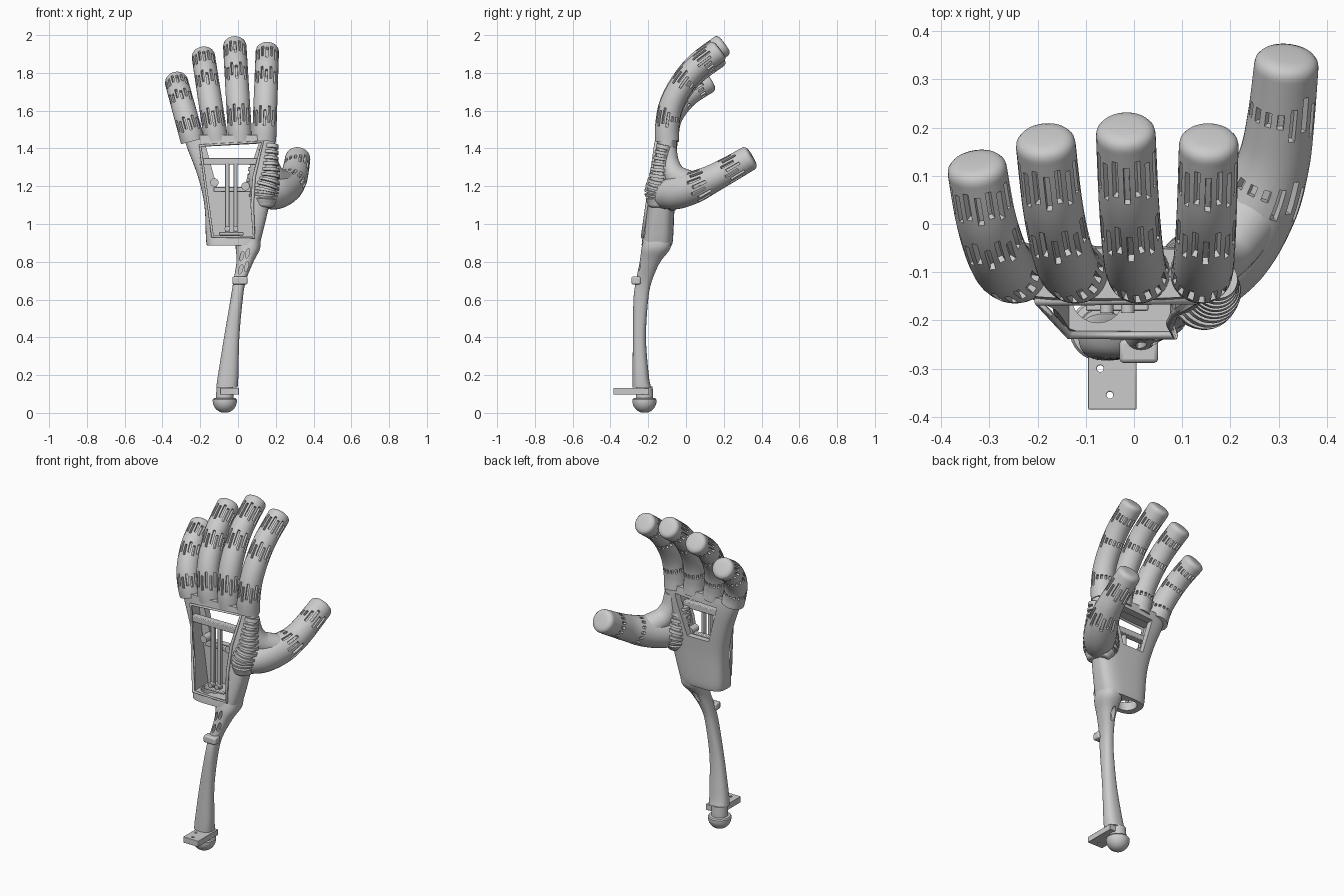
import bpy, bmesh, math
from mathutils import Vector

if "Cube" in bpy.data.objects:
    bpy.data.objects.remove(bpy.data.objects["Cube"])

SEG = 32


def finish(name, bm):
    bmesh.ops.recalc_face_normals(bm, faces=bm.faces)
    me = bpy.data.meshes.new(name)
    bm.to_mesh(me)
    bm.free()
    ob = bpy.data.objects.new(name, me)
    bpy.context.collection.objects.link(ob)
    return ob


def spline(pts, per):
    """Catmull-Rom samples through tuples of any length."""
    p = [pts[0]] + list(pts) + [pts[-1]]
    out = []
    for i in range(len(pts) - 1):
        for k in range(per):
            t = k / per
            out.append([0.5 * (2 * b + (c - a) * t + (2 * a - 5 * b + 4 * c - d) * t * t
                               + (3 * b - a - 3 * c + d) * t ** 3)
                        for a, b, c, d in zip(*p[i:i + 4])])
    return out + [list(pts[-1])]


def skin(bm, rings):
    """Bridge point rings; returns faces indexed [row][column]."""
    vs = [[bm.verts.new(q) for q in r] for r in rings]
    n = len(vs[0])
    grid = [[bm.faces.new((a[j], a[(j + 1) % n], b[(j + 1) % n], b[j])) for j in range(n)]
            for a, b in zip(vs, vs[1:])]
    bm.faces.new(vs[0][::-1])
    bm.faces.new(vs[-1])
    return grid


def tube(name, ctrl, dorsal, bands=(), per=12, bellows=None, depth=0.016):
    """Rounded limb along (x, y, z, radius) points with slotted flexible joints."""
    s = spline(ctrl, per)
    pts = [Vector(q[:3]) for q in s]
    rad = [q[3] for q in s]
    end = (pts[-1] - pts[-2]).normalized()
    n = len(pts)
    for off, k in ((0.2, .97), (0.36, .87), (0.45, .72), (0.49, .5)):   # rounded tip
        pts.append(pts[n - 1] + end * off * rad[n - 1] * 0.8)
        rad.append(rad[n - 1] * k)
    rings = []
    for i, p in enumerate(pts):
        t = end if i >= n else (pts[min(i + 1, n - 1)] - pts[max(i - 1, 0)]).normalized()
        d = Vector(dorsal)
        d = (d - t * d.dot(t)).normalized()
        e = t.cross(d)
        rings.append([p + rad[i] * (math.cos(a) * d + math.sin(a) * e)
                      for a in (2 * math.pi * (j - .5) / SEG for j in range(SEG))])
    bm = bmesh.new()
    grid = skin(bm, rings)
    bmesh.ops.recalc_face_normals(bm, faces=bm.faces)
    sel = []
    for u, h in bands:                       # staggered lengthwise slots
        r0, r1 = int((u - h) * per), int((u + h) * per)
        cut = max(1, (r1 - r0) // 4)
        for j in range(0, SEG, 2):
            dist = min(j, SEG - j)
            lo = r0 + (cut if j % 4 else 0)
            hi = r1 - (0 if j % 4 else cut)
            if dist > 9:                     # shorter on the inner side
                lo, hi = (r0 + r1) // 2 - 1, (r0 + r1) // 2 + 2
            sel += [grid[r][j] for r in range(lo, hi)]
    if bellows:                              # crosswise folds
        a, b, w = bellows
        sel += [grid[r][j % SEG] for r in range(a, b, 4) for j in range(-w, w + 1)]
        sel += [grid[r + 1][j % SEG] for r in range(a, b, 4) for j in range(-w, w + 1)]
    if sel:
        bmesh.ops.inset_region(bm, faces=sel, thickness=0.001, depth=-depth,
                               use_boundary=True, use_even_offset=True)
    return finish(name, bm)


def loft(name, rows, power, per=6):
    """Stack of rounded sections given as (z, x0, x1, y0, y1)."""
    rings = []
    for z, x0, x1, y0, y1 in spline(rows, per):
        ring = []
        for j in range(48):
            a = 2 * math.pi * j / 48
            c, s = math.cos(a), math.sin(a)
            ring.append(((x0 + x1) / 2 + (x1 - x0) / 2 * math.copysign(abs(c) ** (2 / power), c),
                         (y0 + y1) / 2 + (y1 - y0) / 2 * math.copysign(abs(s) ** (2 / power), s), z))
        rings.append(ring)
    bm = bmesh.new()
    skin(bm, rings)
    return finish(name, bm)


def prism(name, outline, y0, y1):
    bm = bmesh.new()
    skin(bm, [[(x, y, z) for x, z in outline] for y in (y0, y1)])
    return finish(name, bm)


def box(name, x0, x1, y0, y1, z0, z1, bevel=0.004):
    ob = prism(name, [(x0, z0), (x1, z0), (x1, z1), (x0, z1)], y0, y1)
    m = ob.modifiers.new("bevel", 'BEVEL')
    m.width, m.segments = bevel, 2
    return ob


def cyl(name, loc, r, h, rot=(0, 0, 0), scale=(1, 1, 1)):
    bpy.ops.mesh.primitive_cylinder_add(vertices=24, radius=r, depth=h, location=loc, rotation=rot)
    ob = bpy.context.object
    ob.name, ob.scale = name, scale
    return ob


def carve(ob, cutters):
    for c in cutters:
        c.hide_render = True
        m = ob.modifiers.new("cut", 'BOOLEAN')
        m.operation, m.object, m.solver = 'DIFFERENCE', c, 'EXACT'
        bpy.context.view_layer.objects.active = ob
        bpy.ops.object.modifier_apply(modifier=m.name)
        bpy.data.objects.remove(c)


# Fingers: base x, tip position
profile = [(-.10, 1.44), (-.10, 1.52), (-.08, 1.63), (-.025, 1.74), (.06, 1.845), (.185, 1.94)]
for name, bx, tx, ty, tz in (("little_finger", -.24, -.325, .11, 1.75),
                             ("ring_finger", -.115, -.183, .163, 1.885),
                             ("middle_finger", .012, -.017, .185, 1.94),
                             ("index_finger", .138, .155, .162, 1.91)):
    ctrl = []
    for y, z in profile:
        f = (z - 1.44) / .5
        ctrl.append((bx + (tx - bx) * f, -.10 + (y + .10) * (ty + .10) / .285,
                     1.44 + f * (tz - 1.44), .064 - .002 * f))
    tube(name, ctrl, (0, -1, .6), ((1.5, .42), (3.4, .36), (4.5, .3)))

# Thumb with its slotted joints
tube("thumb", [(.12, -.15, 1.15, .065), (.195, -.06, 1.165, .088), (.255, .04, 1.195, .086),
               (.29, .13, 1.235, .075), (.305, .22, 1.283, .07), (.316, .328, 1.345, .067)],
     (1, -.3, -.6), ((2.55, .42), (4.25, .36)))

# Flexible folds and web between thumb and palm
tube("thumb_fold", [(.175, -.115, 1.42, .04), (.17, -.13, 1.34, .046), (.165, -.14, 1.25, .058),
                    (.145, -.15, 1.17, .07), (.14, -.15, 1.11, .055)],
     (.4, -1, 0), bellows=(4, 44, 8), depth=.013)
tube("thumb_web", [(.155, -.095, 1.40, .045), (.165, -.085, 1.32, .05), (.19, -.055, 1.255, .06),
                   (.235, .01, 1.215, .07)], (-.6, 1, .5), per=14)
tube("palm_fold", [(.11, -.105, 1.33, .05), (.11, -.095, 1.24, .06), (.125, -.08, 1.15, .065),
                   (.14, -.09, 1.09, .04)], (-.2, 1, 0), bellows=(3, 30, 9), depth=.012)

# Palm shell with back opening, see-through window and wrist hole
palm = loft("palm", [(.885, -.165, .11, -.235, -.075), (.93, -.17, .125, -.23, -.068),
                     (1.1, -.178, .165, -.205, -.06), (1.25, -.212, .188, -.185, -.05),
                     (1.4, -.268, .197, -.163, -.045), (1.47, -.29, .197, -.155, -.05)], 3.2)
opening = [(-.135, .935), (.085, .93), (.075, 1.1), (.085, 1.25), (.13, 1.435), (-.2, 1.415)]
window = [(-.11, 1.19), (.03, 1.19), (.06, 1.28), (.11, 1.425), (-.17, 1.41)]
carve(palm, [prism("cut_opening", opening, -.5, -.09),
             prism("cut_window", window, -.5, .3),
             cyl("cut_wrist", (-.075, -.15, .92), .055, .12)])

# Raised rim around the opening
cu = bpy.data.curves.new("opening_rim", 'CURVE')
cu.dimensions, cu.bevel_depth, cu.bevel_resolution = '3D', .009, 2
sp = cu.splines.new('POLY')
sp.points.add(len(opening) - 1)
sp.use_cyclic_u = True
for p, (x, z) in zip(sp.points, opening):
    p.co = (x, -.16 - .145 * (1.42 - z), z, 1)
bpy.context.collection.objects.link(bpy.data.objects.new("opening_rim", cu))

# Tendon guides inside the palm
box("cross_bar", -.205, .11, -.165, -.125, 1.315, 1.35)
for i, x in enumerate((-.057, -.013)):
    box(f"tendon_bar_{i}", x - .011, x + .011, -.165, -.14, .95, 1.32)
    cyl(f"tendon_pin_{i}", (x, -.17, .975), .014, .03, (math.pi / 2, 0, 0))
box("lower_bar", -.10, .03, -.18, -.08, .94, .957)
for i, (x, z) in enumerate(((-.125, 1.22), (.04, 1.2))):
    cyl(f"side_pulley_{i}", (x, -.12, z), .022, .06, (math.pi / 2, 0, 0))
box("middle_bar", -.13, .07, -.125, -.1, 1.17, 1.195)

# Forearm strut with slots
arm = loft("forearm", [(.135, -.115, -.002, -.283, -.185), (.2, -.106, .002, -.283, -.197),
                       (.4, -.074, .007, -.281, -.212), (.6, -.04, .025, -.278, -.2),
                       (.7, -.024, .042, -.265, -.18), (.8, -.008, .082, -.245, -.135),
                       (.87, -.012, .117, -.236, -.083), (.93, -.012, .117, -.222, -.08)], 2.4)
slots = [cyl(f"cut_slot_{i}", (x, -.245, z), .012, .08, (math.pi / 2, .25, 0), (.75, 2.2, 1))
         for i, (x, z) in enumerate(((.015, .76), (.045, .775), (.02, .83), (.05, .845)))]
slots.append(cyl("cut_inner_slot", (.03, -.14, .79), .014, .06, (math.pi / 2, .2, 0), (1, 2.6, 1)))
carve(arm, slots)
box("upper_bracket", -.03, .05, -.288, -.24, .68, .722, .008)

# Base: ball foot, neck and mounting plate
bm = bmesh.new()
prof = [(.064 * math.sin(a), .064 - .064 * math.cos(a))
        for a in (math.pi / 2 * k / 10 for k in range(1, 11))]
prof += [(.064, .07), (.059, .077), (.046, .079), (.046, .10), (.043, .14)]
skin(bm, [[(-.07 + r * math.cos(2 * math.pi * j / 32), -.22 + r * math.sin(2 * math.pi * j / 32), z)
           for j in range(32)] for r, z in prof])
finish("ball_foot", bm)
plate = box("mounting_plate", -.095, .005, -.385, -.195, .097, .132, .006)
carve(plate, [cyl(f"cut_hole_{i}", (x, y, .11), .007, .1)
              for i, (x, y) in enumerate(((-.07, -.30), (-.05, -.355)))])

# Smooth shading with crisp edges
bpy.ops.object.select_all(action='DESELECT')
for ob in bpy.context.scene.objects:
    if ob.type == 'MESH':
        ob.select_set(True)
        bpy.context.view_layer.objects.active = ob
bpy.ops.object.shade_smooth_by_angle(angle=math.radians(35))
